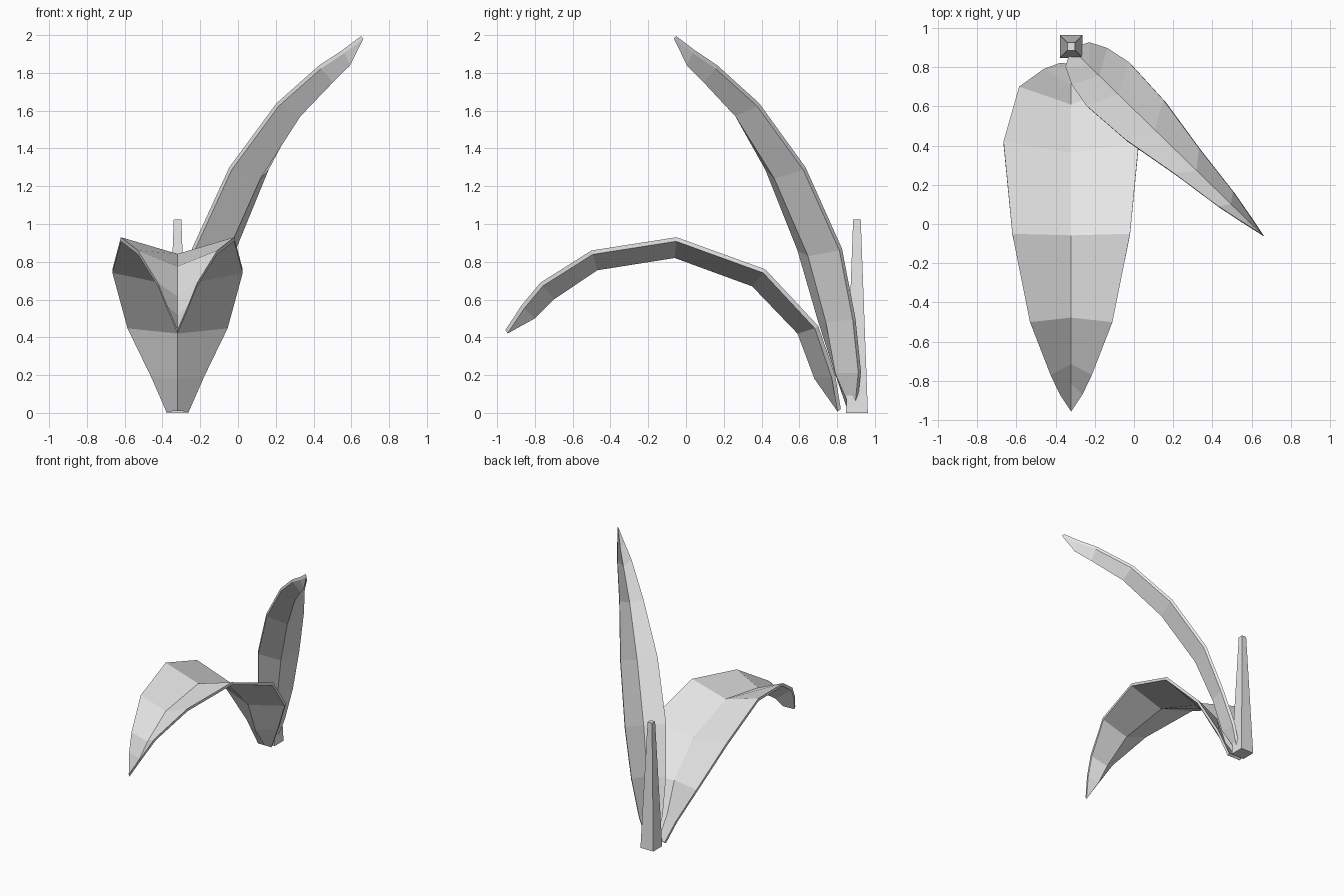
import bpy, bmesh
from mathutils import Vector

if "Cube" in bpy.data.objects:
    bpy.data.objects.remove(bpy.data.objects["Cube"])

grey = bpy.data.materials.new("plain grey")
grey.diffuse_color = (0.8, 0.8, 0.8, 1)
grey.use_nodes = True
grey.node_tree.nodes["Principled BSDF"].inputs["Base Color"].default_value = grey.diffuse_color


def finish(name, bm):
    bmesh.ops.remove_doubles(bm, verts=bm.verts, dist=0.0005)
    bmesh.ops.recalc_face_normals(bm, faces=bm.faces)
    mesh = bpy.data.meshes.new(name)
    bm.to_mesh(mesh)
    bm.free()
    mesh.materials.append(grey)
    obj = bpy.data.objects.new(name, mesh)
    bpy.context.collection.objects.link(obj)
    return obj


def make_leaf(name, origin, heading, rows, thick=0.022):
    """Folded blade. Each row: rim distance, rim height, keel distance, keel height, half width."""
    out = Vector((heading[0], heading[1], 0)).normalized()
    side = Vector((-out.y, out.x, 0))
    base = Vector((origin[0], origin[1], 0))
    place = lambda p, w: base + out * p.x + side * w + Vector((0, 0, p.y))
    bm = bmesh.new()
    rings = []
    for i, (rs, rz, ks, kz, w) in enumerate(rows):
        a, b = rows[max(i - 1, 0)], rows[min(i + 1, len(rows) - 1)]
        tangent = Vector((b[2] - a[2], b[3] - a[3])).normalized()
        inward = Vector((-tangent.y, tangent.x)) * thick
        keel, rim = Vector((ks, kz)), Vector((rs, rz))
        if w == 0:
            rim = keel + inward
        # upper left rim, upper keel, upper right rim, then back along the underside
        ring = [(rim, w), (keel + inward, 0), (rim, -w),
                (rim - inward, -w), (keel, 0), (rim - inward, w)]
        rings.append([bm.verts.new(place(p, x)) for p, x in ring])
    for r, q in zip(rings, rings[1:]):
        for k in range(6):
            n = (k + 1) % 6
            bm.faces.new((r[k], r[n], q[n], q[k]))
    # root cap
    r = rings[0]
    bm.faces.new((r[0], r[1], r[4], r[5]))
    bm.faces.new((r[1], r[2], r[3], r[4]))
    return finish(name, bm)


# Wide leaf arching forward and drooping
make_leaf("drooping_leaf", (-0.32, 0.82), (0, -1), [
    (0.00, 0.02, 0.02, 0.01, 0.06), (0.03, 0.20, 0.14, 0.18, 0.14),
    (0.12, 0.46, 0.23, 0.42, 0.265), (0.40, 0.76, 0.47, 0.67, 0.345),
    (0.87, 0.93, 0.88, 0.82, 0.30), (1.32, 0.86, 1.29, 0.755, 0.21),
    (1.59, 0.69, 1.52, 0.60, 0.105), (1.69, 0.57, 1.62, 0.50, 0.057),
    (1.78, 0.44, 1.765, 0.42, 0)])

# Narrow leaf rising to one side
make_leaf("rising_leaf", (-0.31, 0.885), (0.97, -0.945), [
    (0.00, 0.04, 0.03, 0.04, 0.03), (0.03, 0.22, 0.136, 0.21, 0.087),
    (0.116, 0.50, 0.207, 0.48, 0.13), (0.244, 0.87, 0.343, 0.83, 0.155),
    (0.505, 1.30, 0.598, 1.24, 0.14), (0.806, 1.64, 0.894, 1.57, 0.09),
    (1.085, 1.84, 1.135, 1.75, 0.053), (1.227, 1.92, 1.262, 1.84, 0.025),
    (1.354, 2.00, 1.36, 1.982, 0)])

# Square tapering stalk
bm = bmesh.new()
bmesh.ops.create_cube(bm, size=1)
for v in bm.verts:
    top = v.co.z > 0
    width = 0.04 if top else 0.116
    v.co = Vector((-0.32 + v.co.x * width, 0.905 + v.co.y * width, 1.025 if top else 0))
finish("stalk", bm)
